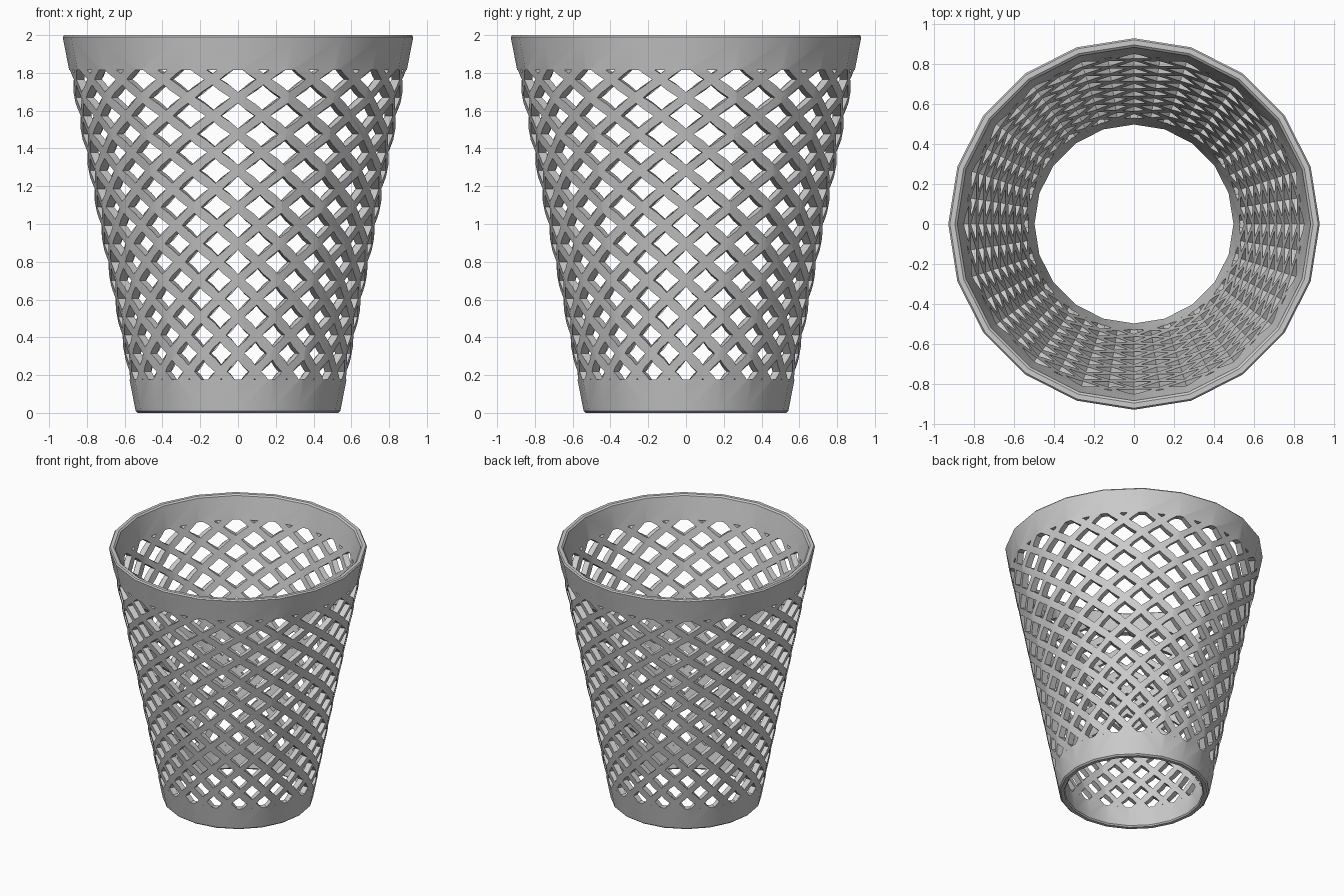
import bpy, bmesh, math

if "Cube" in bpy.data.objects:
    bpy.data.objects.remove(bpy.data.objects["Cube"])

SIDES = 20
R0, R1, H = 0.54, 0.93, 2.0           # base radius, rim radius, height
WALL = 0.045
Z_LOW, Z_HIGH = 0.178, 1.816          # lattice limits between the solid bands
ROW_BOTTOM, ROW_TOP, STEPS = 0.218, 1.766, 16
STRUT = 0.048


def radius(z):
    return R0 + (R1 - R0) * z / H


def make_object(name, bm):
    bmesh.ops.recalc_face_normals(bm, faces=bm.faces)
    mesh = bpy.data.meshes.new(name)
    bm.to_mesh(mesh)
    bm.free()
    obj = bpy.data.objects.new(name, mesh)
    bpy.context.collection.objects.link(obj)
    return obj


def clip(points, limit, sign):
    # keep the part of a (u, z) polygon where sign * (z - limit) <= 0
    out = []
    for i, a in enumerate(points):
        b = points[(i + 1) % len(points)]
        da, db = sign * (a[1] - limit), sign * (b[1] - limit)
        if da <= 0:
            out.append(a)
        if da * db < 0:
            t = da / (da - db)
            out.append((a[0] + t * (b[0] - a[0]), limit))
    return out


# Tapered open tube with softened lips
b = 0.01
profile = [(R0 - b, 0), (radius(b), b), (radius(H - b), H - b), (R1 - b, H),
           (R1 - WALL + b, H), (radius(H - b) - WALL, H - b),
           (radius(b) - WALL, b), (R0 - WALL + b, 0)]
bm = bmesh.new()
rings = []
for k in range(SIDES):
    a = 2 * math.pi * k / SIDES
    rings.append([bm.verts.new((r * math.cos(a), r * math.sin(a), z)) for r, z in profile])
for k in range(SIDES):
    p, q = rings[k], rings[(k + 1) % SIDES]
    for i in range(len(profile)):
        j = (i + 1) % len(profile)
        bm.faces.new((p[i], q[i], q[j], p[j]))
basket = make_object("basket_wall", bm)

# Diamond hole cutters in staggered rows, clipped at the bands
bm = bmesh.new()
half = (ROW_TOP - ROW_BOTTOM) / STEPS
for row in range(-1, STEPS + 2):
    z = ROW_BOTTOM + row * half
    r = radius(z) - 0.01
    cell = r * math.pi / SIDES
    slope = math.atan2(half, cell)
    w = cell - STRUT / 2 / math.sin(slope)
    h = half - STRUT / 2 / math.cos(slope)
    outline = [(w, z), (0, z + h), (-w, z), (0, z - h)]
    outline = clip(clip(outline, Z_HIGH, 1), Z_LOW, -1)
    if len(outline) < 3:
        continue
    for k in range(SIDES):
        a = 2 * math.pi * (k + 0.5 * (row % 2)) / SIDES
        c, s = math.cos(a), math.sin(a)
        loops = []
        for d in (r - 0.12, r + 0.1):
            loops.append([bm.verts.new((d * c - u * d / r * s, d * s + u * d / r * c, v))
                          for u, v in outline])
        inner, outer = loops
        bm.faces.new(inner[::-1])
        bm.faces.new(outer)
        n = len(outline)
        for i in range(n):
            j = (i + 1) % n
            bm.faces.new((inner[i], inner[j], outer[j], outer[i]))
cutter = make_object("hole_cutters", bm)
cutter.hide_render = True

# Cut the lattice
mod = basket.modifiers.new("lattice", 'BOOLEAN')
mod.operation = 'DIFFERENCE'
mod.solver = 'EXACT'
mod.object = cutter
bpy.context.view_layer.objects.active = basket
basket.select_set(True)
bpy.ops.object.modifier_apply(modifier=mod.name)
bpy.data.objects.remove(cutter, do_unlink=True)
bpy.ops.object.shade_smooth_by_angle(angle=math.radians(30))
